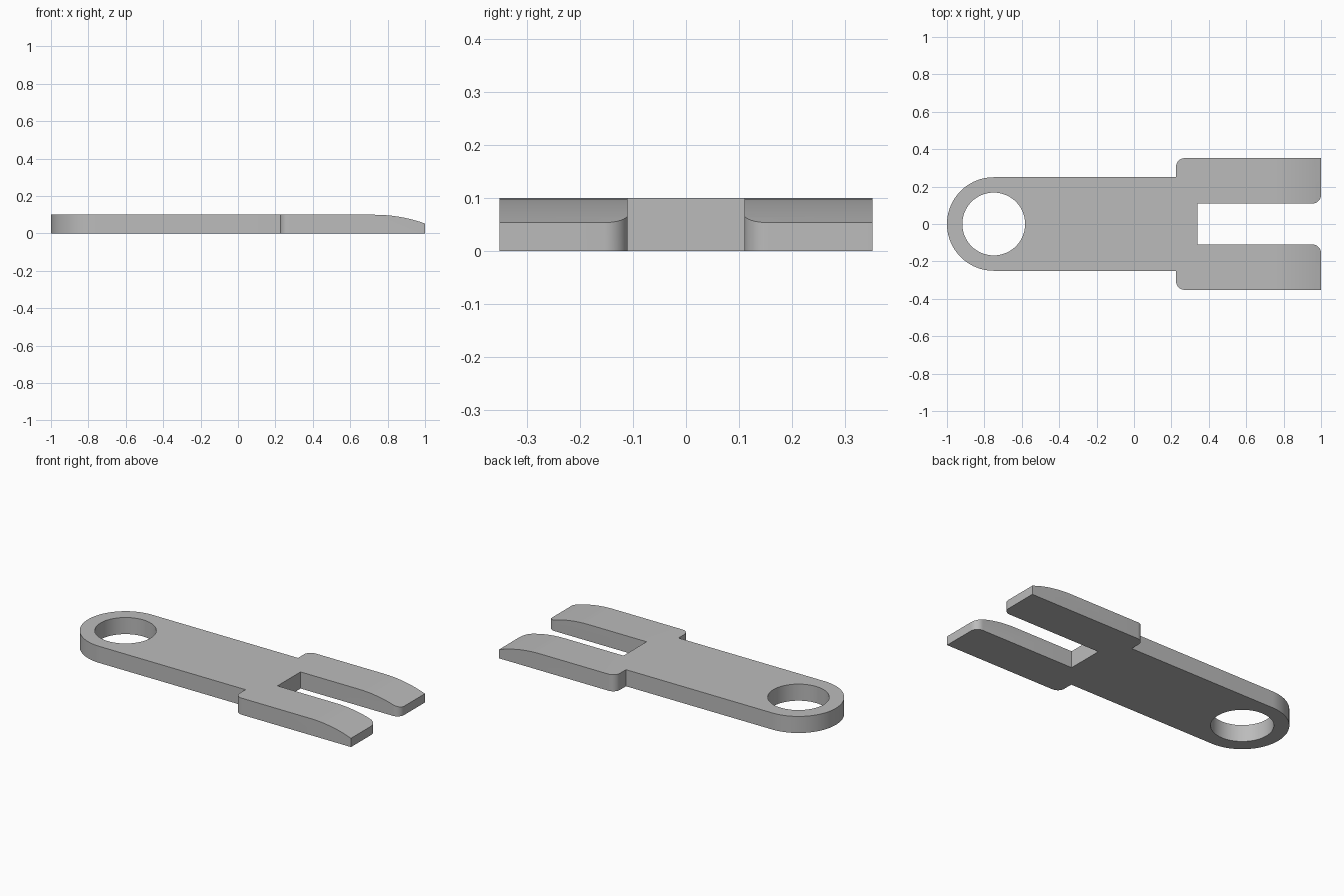
import bpy, bmesh
from math import sin, cos, radians, sqrt

cube = bpy.data.objects.get("Cube")
if cube:
    bpy.data.objects.remove(cube)

THICK = 0.1
EYE_X, EYE_R, HOLE_R = -0.75, 0.25, 0.168
FORK_X, FORK_Y = 0.225, 0.352
SLOT_X, SLOT_Y = 0.34, 0.11
FILLET = 0.045


def arc(cx, cy, r, a0, a1, n):
    """Points on an arc, angles in degrees."""
    steps = [radians(a0 + (a1 - a0) * i / n) for i in range(n + 1)]
    return [(cx + r * cos(a), cy + r * sin(a)) for a in steps]


def prism(name, points, offset):
    """Extrude a closed 3D outline into a solid object."""
    bm = bmesh.new()
    face = bm.faces.new([bm.verts.new(p) for p in points])
    ext = bmesh.ops.extrude_face_region(bm, geom=[face])
    moved = [v for v in ext["geom"] if isinstance(v, bmesh.types.BMVert)]
    bmesh.ops.translate(bm, verts=moved, vec=offset)
    bmesh.ops.recalc_face_normals(bm, faces=bm.faces)
    mesh = bpy.data.meshes.new(name)
    bm.to_mesh(mesh)
    bm.free()
    obj = bpy.data.objects.new(name, mesh)
    bpy.context.collection.objects.link(obj)
    return obj


steel = bpy.data.materials.new("grey_metal")
steel.use_nodes = True
grey = (0.5, 0.5, 0.5, 1)
steel.diffuse_color = grey
steel.node_tree.nodes["Principled BSDF"].inputs["Base Color"].default_value = grey

# Plan outline: rounded eye end, stepped fork, rounded inner prong tips
half = arc(EYE_X, 0, EYE_R, 180, 90, 24)
half.append((FORK_X, EYE_R))
half += arc(FORK_X + FILLET, FORK_Y - FILLET, FILLET, 180, 90, 8)
half += [(1, FORK_Y)]
half += arc(1 - FILLET, SLOT_Y + FILLET, FILLET, 0, -90, 8)
half.append((SLOT_X, SLOT_Y))
outline = half + [(x, -y) for x, y in reversed(half[1:])]
link = prism("forked_link", [(x, y, -0.1) for x, y in outline], (0, 0, 0.4))
link.data.materials.append(steel)

# Side profile: flat plate with the prong tops curving down to the tips
TAPER_X, TAPER_R = 0.73, 0.8
xs = [TAPER_X + 0.03 * i for i in range(13)]
profile = [(-1.2, 0), (-1.2, THICK)]
profile += [(x, THICK - TAPER_R + sqrt(TAPER_R ** 2 - (x - TAPER_X) ** 2)) for x in xs]
profile.append((xs[-1], 0))
side = prism("side_profile_cutter", [(x, -0.6, z) for x, z in profile], (0, 1.2, 0))

# Round hole through the eye
hole = prism("hole_cutter",
             [(x, y, -0.5) for x, y in arc(EYE_X, 0, HOLE_R, 0, 360, 64)[:-1]], (0, 0, 1))

# Cut the solid, then remove the cutters
for cutter, operation in ((side, 'INTERSECT'), (hole, 'DIFFERENCE')):
    cutter.hide_render = True
    mod = link.modifiers.new(cutter.name, 'BOOLEAN')
    mod.object, mod.operation, mod.solver = cutter, operation, 'EXACT'
bpy.context.view_layer.objects.active = link
link.select_set(True)
for mod in list(link.modifiers):
    bpy.ops.object.modifier_apply(modifier=mod.name)
for cutter in (side, hole):
    bpy.data.objects.remove(cutter)

# Smooth the curved walls, keep hard edges crisp
bpy.ops.object.select_all(action='DESELECT')
link.select_set(True)
bpy.ops.object.shade_smooth_by_angle(angle=radians(30))
